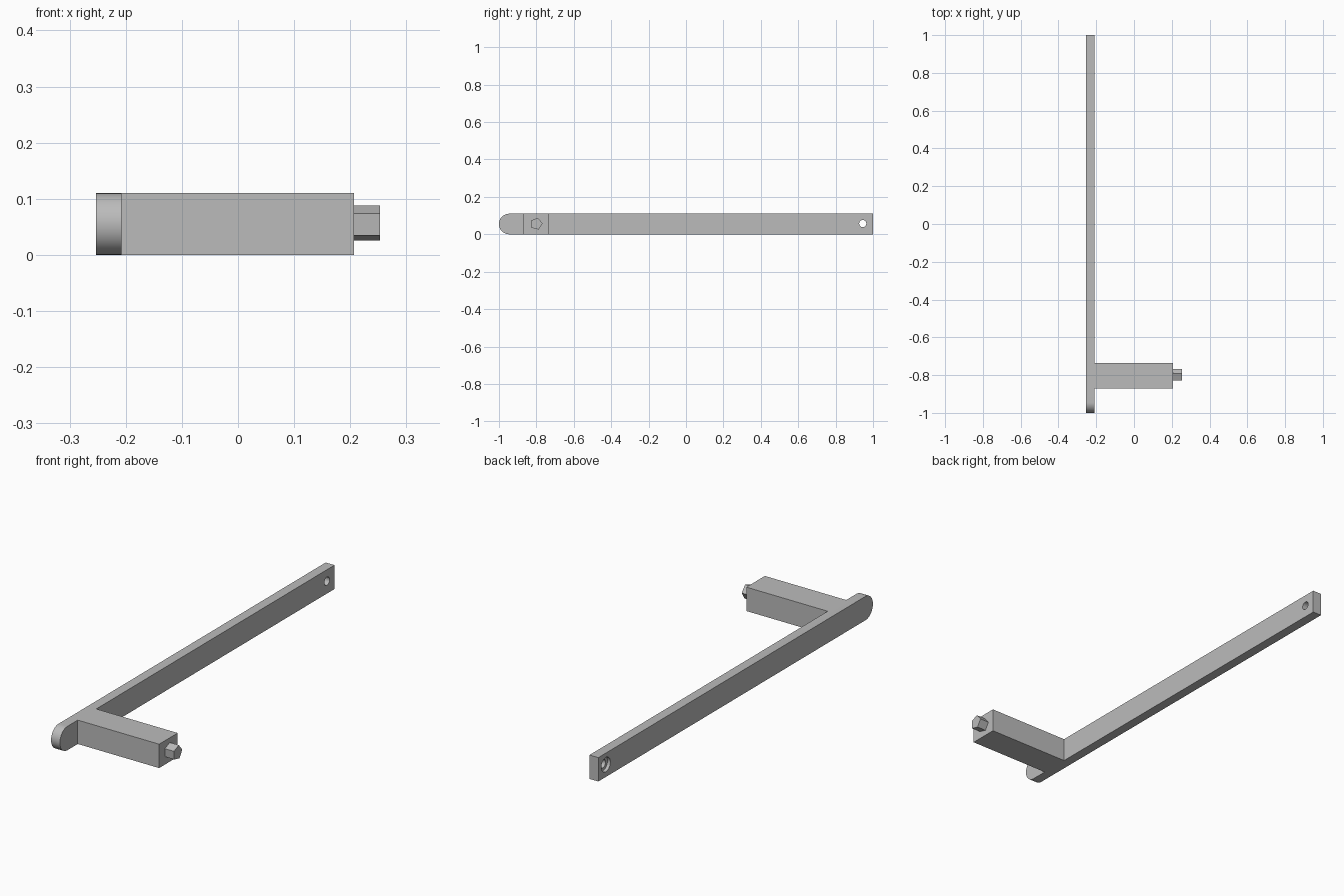
import bpy
import bmesh
from math import cos, sin, pi, radians

cube = bpy.data.objects.get("Cube")
if cube:
    bpy.data.objects.remove(cube, do_unlink=True)

grey = bpy.data.materials.new("mid grey")
grey.use_nodes = True
grey.diffuse_color = (0.5, 0.5, 0.5, 1)
grey.node_tree.nodes["Principled BSDF"].inputs["Base Color"].default_value = (0.5, 0.5, 0.5, 1)


def arc(y, z, radius, start, sweep, steps):
    """Points along an arc in the side plane."""
    return [(y + radius * cos(start + sweep * i / steps),
             z + radius * sin(start + sweep * i / steps)) for i in range(steps + 1)]


def prism(name, profile, x0, x1):
    """Extrude a side profile along x."""
    bm = bmesh.new()
    face = bm.faces.new([bm.verts.new((x0, y, z)) for y, z in profile])
    result = bmesh.ops.extrude_face_region(bm, geom=[face])
    moved = [v for v in result["geom"] if isinstance(v, bmesh.types.BMVert)]
    bmesh.ops.translate(bm, verts=moved, vec=(x1 - x0, 0, 0))
    bmesh.ops.recalc_face_normals(bm, faces=bm.faces)
    mesh = bpy.data.meshes.new(name)
    bm.to_mesh(mesh)
    bm.free()
    mesh.materials.append(grey)
    obj = bpy.data.objects.new(name, mesh)
    bpy.context.collection.objects.link(obj)
    return obj


def select(obj):
    bpy.ops.object.select_all(action="DESELECT")
    obj.select_set(True)
    bpy.context.view_layer.objects.active = obj


def combine(target, tool, operation):
    """Apply a boolean and discard the tool."""
    mod = target.modifiers.new(operation, "BOOLEAN")
    mod.operation = operation
    mod.solver = "EXACT"
    mod.object = tool
    select(target)
    bpy.ops.object.modifier_apply(modifier=mod.name)
    bpy.data.objects.remove(tool, do_unlink=True)


RIGHT, INNER, BLOCK_END, TIP = -0.253, -0.208, 0.207, 0.253
HEIGHT = 0.11
MID = HEIGHT / 2

# Long bar with one rounded end
bar = prism("bar_with_handle",
            [(1, 0), (1, HEIGHT)] + arc(MID - 1, MID, MID, pi / 2, pi, 32),
            RIGHT, INNER)

# Square handle block fused to the bar
block = prism("handle_block",
              [(-0.87, 0), (-0.735, 0), (-0.735, HEIGHT), (-0.87, HEIGHT)],
              INNER - 0.02, BLOCK_END)
combine(bar, block, "UNION")

# Through hole and wider recess on the outer face
for radius, x0, x1 in ((0.019, -0.3, -0.1), (0.033, -0.3, RIGHT + 0.015)):
    cutter = prism("hole_cutter", arc(0.945, 0.057, radius, 0, 2 * pi, 32)[:-1], x0, x1)
    combine(bar, cutter, "DIFFERENCE")

# Five-sided pin on the end of the block
pin = prism("end_pin", arc(-0.8, 0.056, 0.033, radians(4), 2 * pi, 5)[:-1],
            BLOCK_END, TIP)

select(bar)
bpy.ops.object.shade_smooth_by_angle(angle=radians(30))
